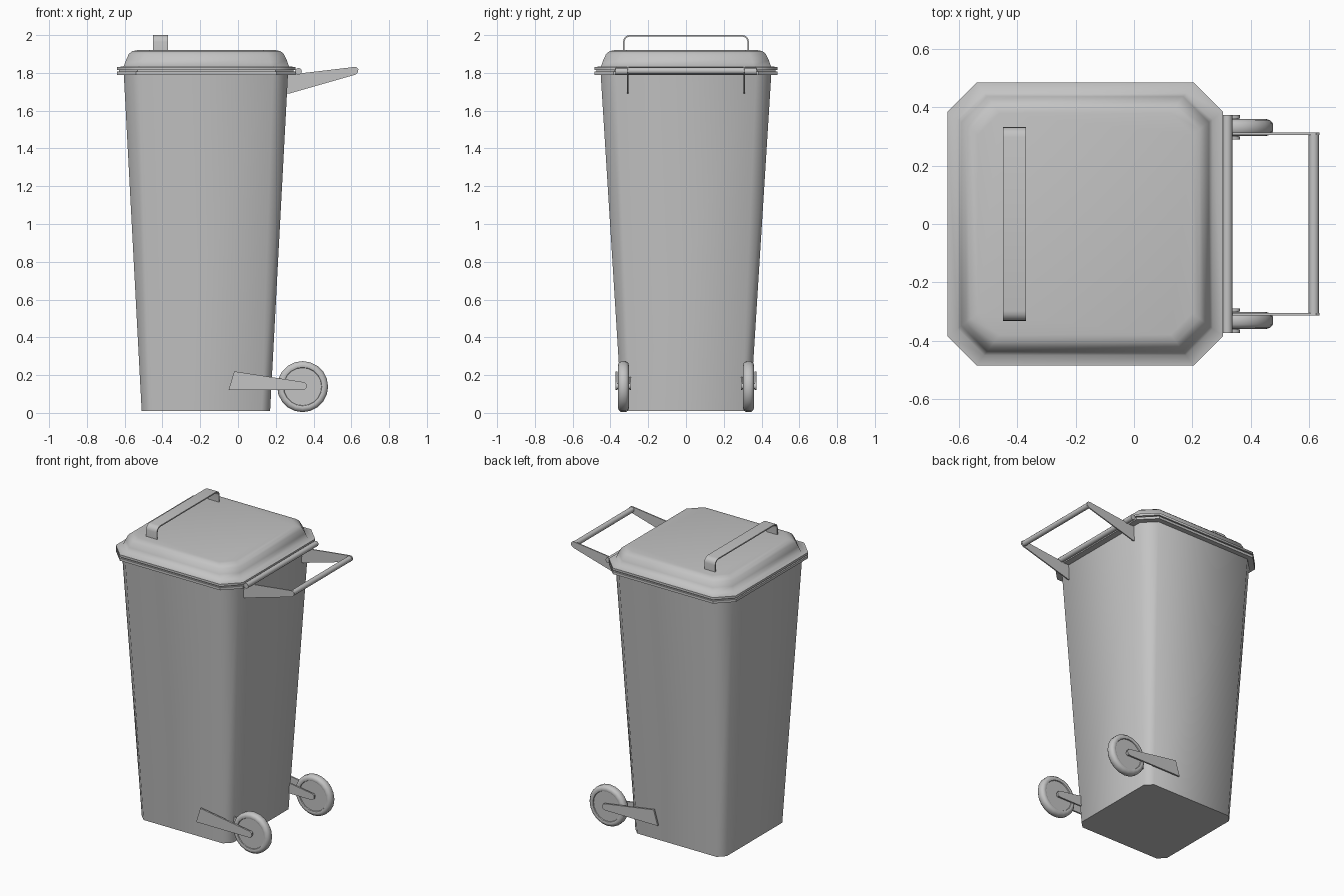
import bpy, bmesh, math
from mathutils import Vector

old = bpy.data.objects.get("Cube")
if old:
    bpy.data.objects.remove(old, do_unlink=True)

grey = bpy.data.materials.new("grey plastic")
grey.use_nodes = True
colour = (0.55, 0.55, 0.55, 1)
grey.diffuse_color = colour
grey.node_tree.nodes["Principled BSDF"].inputs["Base Color"].default_value = colour


def finish(name, bm, angle=35):
    bmesh.ops.recalc_face_normals(bm, faces=bm.faces)
    mesh = bpy.data.meshes.new(name)
    bm.to_mesh(mesh)
    bm.free()
    mesh.materials.append(grey)
    obj = bpy.data.objects.new(name, mesh)
    bpy.context.collection.objects.link(obj)
    bpy.ops.object.select_all(action='DESELECT')
    obj.select_set(True)
    bpy.context.view_layer.objects.active = obj
    bpy.ops.object.shade_smooth_by_angle(angle=math.radians(angle))
    return obj


def skin(bm, rings):
    """Join consecutive closed rings of vertices."""
    for a, b in zip(rings, rings[1:]):
        n = len(a)
        for i in range(n):
            bm.faces.new((a[i], a[(i + 1) % n], b[(i + 1) % n], b[i]))


def octagon(x0, x1, y, c):
    return [(x0 + c, -y), (x1 - c, -y), (x1, c - y), (x1, y - c),
            (x1 - c, y), (x0 + c, y), (x0, y - c), (x0, c - y)]


def loft(name, sections, angle):
    """Stack chamfered rectangles: (z, x min, x max, half depth, chamfer)."""
    bm = bmesh.new()
    rings = [[bm.verts.new((px, py, z)) for px, py in octagon(*rest)]
             for z, *rest in sections]
    skin(bm, rings)
    bm.faces.new(rings[0])
    bm.faces.new(rings[-1])
    return finish(name, bm, angle)


def prism(name, outline, start, end, place):
    """Extrude a flat outline; place(u, v, w) maps it into the model."""
    bm = bmesh.new()
    rings = [[bm.verts.new(place(u, v, w)) for u, v in outline] for w in (start, end)]
    skin(bm, rings)
    bm.faces.new(rings[0])
    bm.faces.new(rings[1])
    return finish(name, bm)


def lathe_y(name, profile, x, y, z, steps):
    """Spin (radius, offset) points round an axis along y."""
    bm = bmesh.new()
    rings = []
    for r, off in profile:
        rings.append([bm.verts.new((x + r * math.cos(t), y + off, z + r * math.sin(t)))
                      for t in (math.tau * i / steps for i in range(steps))])
    skin(bm, rings)
    bm.faces.new(rings[0])
    bm.faces.new(rings[-1])
    return finish(name, bm, 50)


def side(u, v, w):
    return (u, w, v)


# Tapered bin body and the rim round its mouth
loft("body", [(0.01, -0.51, 0.17, 0.34, 0.045), (1.80, -0.605, 0.265, 0.452, 0.08)], 60)
loft("body_rim", [(1.79, -0.64, 0.305, 0.485, 0.1), (1.807, -0.64, 0.305, 0.485, 0.1)], 30)
loft("rim_seal", [(1.805, -0.63, 0.295, 0.475, 0.097), (1.816, -0.63, 0.295, 0.475, 0.097)], 30)

# Domed lid, each section inset from the lid edge
lid = [(z, i - 0.64, 0.305 - i, 0.485 - i, 0.1 - i * 0.25)
       for z, i in ((1.815, 0), (1.83, 0), (1.835, 0.035), (1.87, 0.048),
                    (1.9, 0.062), (1.915, 0.08), (1.92, 0.105))]
loft("lid", lid, 70)

# Strap handle with rounded corners on the lid
def arch(half, top, r):
    pts = [(-half, 1.9)]
    for cy, first in ((r - half, 180), (half - r, 90)):
        for k in range(5):
            t = math.radians(first - 22.5 * k)
            pts.append((cy + r * math.cos(t), top - r + r * math.sin(t)))
    return pts + [(half, 1.9)]


strap = arch(0.333, 2.0, 0.035) + arch(0.325, 1.992, 0.027)[::-1]
prism("lid_handle", strap, -0.45, -0.37, lambda u, v, w: (w, u, v))

# Hinge rod and rear pull handle
rod = 0.018
lathe_y("hinge_rod", [(rod, -0.373), (rod, 0.373)], 0.32, 0, 1.808, 12)
lathe_y("pull_bar", [(rod, -0.305), (rod, 0.305)], 0.617, 0, 1.811, 12)
pull = [(0.25, 1.69), (0.27, 1.69), (0.62, 1.79), (0.635, 1.802), (0.637, 1.82),
        (0.625, 1.831), (0.605, 1.83), (0.31, 1.795), (0.25, 1.795)]

# Wheel fork plates end in a rounded tip at the axle
axle_x, axle_z, tip = 0.342, 0.142, 0.022
fork = [(-0.05, 0.12), (0.335, axle_z - tip)]
fork += [(axle_x + tip * math.cos(math.radians(a)), axle_z + tip * math.sin(math.radians(a)))
         for a in range(-60, 91, 30)]
fork += [(-0.02, 0.22)]

# Raised tyre round a recessed disc
half = [(0.1, 0.02), (0.102, 0.026), (0.112, 0.029), (0.125, 0.025), (0.135, 0.013)]
tyre = [(r, -o) for r, o in half] + half[::-1]

for label, s in (("right", -1), ("left", 1)):
    prism(label + "_pull_arm", pull, s * 0.305, s * 0.313, side)
    prism(label + "_outer_fork", fork, s * 0.362, s * 0.373, side)
    prism(label + "_inner_fork", fork, s * 0.29, s * 0.3, side)
    lathe_y(label + "_wheel", tyre, axle_x, s * 0.331, axle_z - 0.003, 20)
    lathe_y(label + "_axle", [(0.016, -0.038), (0.016, 0.038)], axle_x, s * 0.331, axle_z, 12)
